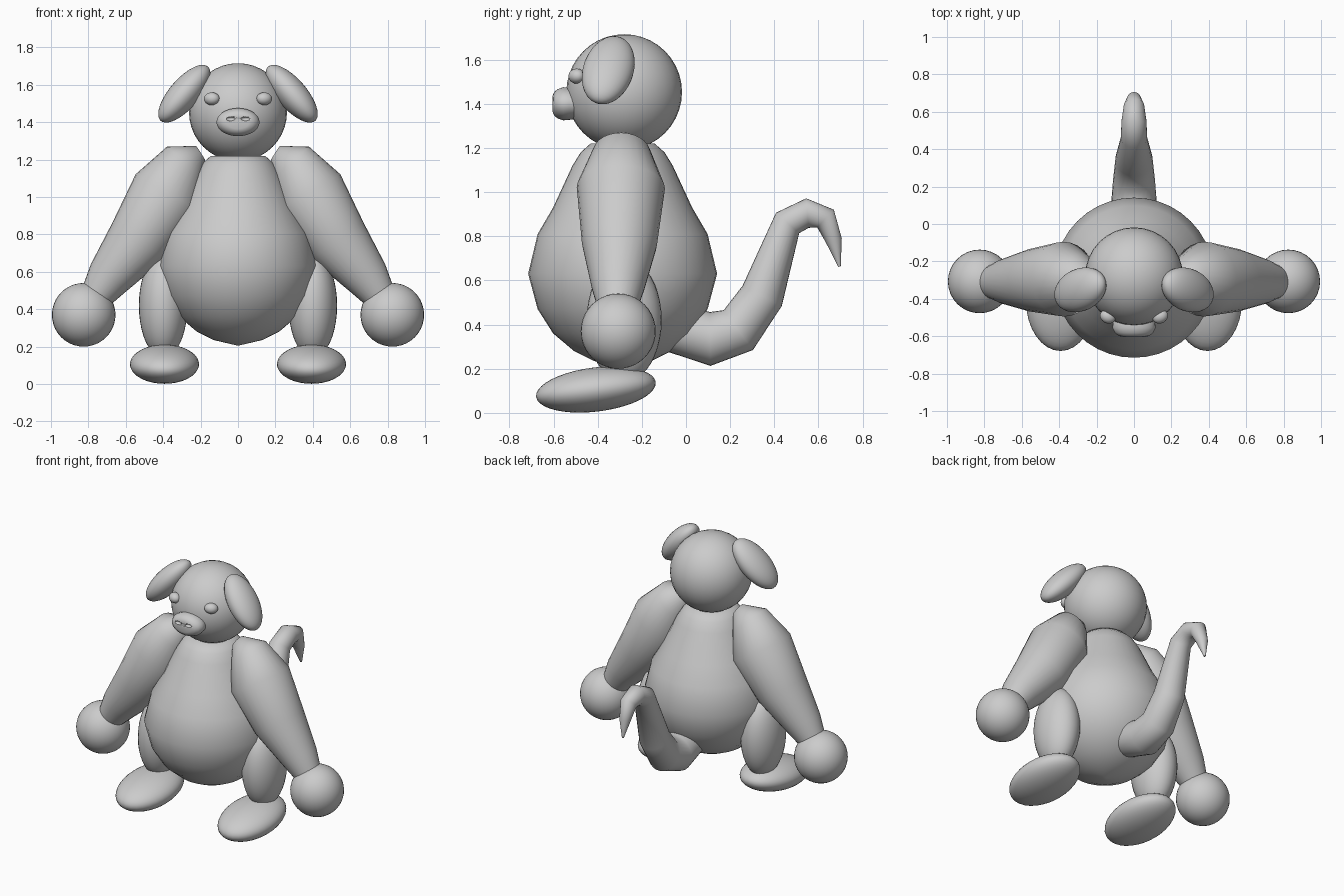
import bpy, bmesh, math
from mathutils import Vector, Matrix

if "Cube" in bpy.data.objects:
    bpy.data.objects.remove(bpy.data.objects["Cube"])

grey = bpy.data.materials.new("plain grey")
grey.diffuse_color = (0.6, 0.6, 0.6, 1)
grey.use_nodes = True
grey.node_tree.nodes["Principled BSDF"].inputs["Base Color"].default_value = grey.diffuse_color


def finish(name, bm, angle=60):
    bmesh.ops.recalc_face_normals(bm, faces=bm.faces)
    me = bpy.data.meshes.new(name)
    bm.to_mesh(me)
    bm.free()
    me.materials.append(grey)
    ob = bpy.data.objects.new(name, me)
    bpy.context.collection.objects.link(ob)
    bpy.ops.object.select_all(action='DESELECT')
    ob.select_set(True)
    bpy.context.view_layer.objects.active = ob
    bpy.ops.object.shade_smooth_by_angle(angle=math.radians(angle))
    return ob


def ellipsoid(name, centre, radii, rot=Matrix()):
    bm = bmesh.new()
    m = Matrix.Translation(centre) @ rot.to_4x4() @ Matrix.Diagonal((*radii, 1))
    bmesh.ops.create_uvsphere(bm, u_segments=32, v_segments=20, radius=1, matrix=m)
    return finish(name, bm)


def loft(name, rings, angle=60):
    """Skin a list of closed point rings and cap both ends."""
    bm = bmesh.new()
    loops = [[bm.verts.new(p) for p in ring] for ring in rings]
    n = len(loops[0])
    for a, b in zip(loops, loops[1:]):
        for i in range(n):
            j = (i + 1) % n
            bm.faces.new((a[i], a[j], b[j], b[i]))
    bm.faces.new(loops[0])
    bm.faces.new(loops[-1])
    return finish(name, bm, angle)


def ring(centre, u, v, n=28):
    c = Vector(centre)
    return [c + u * math.cos(k * math.tau / n) + v * math.sin(k * math.tau / n)
            for k in range(n)]


def tube(name, path, side):
    """Round tube through (x, y, z, radius) points; side is normal to its bend."""
    pts = [Vector(p[:3]) for p in path]
    rings = []
    for i, p in enumerate(path):
        a, b = pts[max(i - 1, 0)], pts[min(i + 1, len(pts) - 1)]
        t = (pts[i] - a).normalized() + (b - pts[i]).normalized()
        v = t.cross(Vector(side)).normalized()
        u = v.cross(t).normalized()
        rings.append(ring(pts[i], u * p[3], v * p[3]))
    return loft(name, rings)


X, Y, Z = Vector((1, 0, 0)), Vector((0, 1, 0)), Vector((0, 0, 1))

# pear-shaped body
profile = [(0.207, 0.01), (0.235, 0.13), (0.28, 0.22), (0.36, 0.315), (0.47, 0.385),
           (0.63, 0.428), (0.81, 0.385), (0.93, 0.315), (1.12, 0.227), (1.18, 0.19),
           (1.22, 0.145)]
loft("body", [ring((0, -0.287, z), X * r, Y * r, 40) for z, r in profile])

# head
ellipsoid("head", (0, -0.28, 1.453), (0.262, 0.262, 0.262))

# snout with two nostril dents
snout = loft("snout", [ring((0, y, 1.4), X * rx, Z * rz, 32) for y, rx, rz in (
    (-0.47, 0.1, 0.065), (-0.53, 0.113, 0.073), (-0.556, 0.115, 0.075),
    (-0.582, 0.102, 0.066), (-0.598, 0.082, 0.052), (-0.604, 0.06, 0.036))], 50)
for s in (-1, 1):
    cutter = ellipsoid("nostril_cutter", (s * 0.04, -0.606, 1.418), (0.024, 0.016, 0.011))
    cutter.hide_render = True
    cutter.hide_set(True)
    mod = snout.modifiers.new("nostril", 'BOOLEAN')
    mod.operation = 'DIFFERENCE'
    mod.solver = 'EXACT'
    mod.object = cutter

# tail curling up behind
tail = [(-0.06, 0.385, 0.11), (0.11, 0.335, 0.122), (0.237, 0.375, 0.112),
        (0.345, 0.53, 0.1), (0.46, 0.86, 0.07), (0.55, 0.905, 0.067),
        (0.632, 0.88, 0.055), (0.67, 0.78, 0.037), (0.695, 0.663, 0.006)]
tube("tail", [(0, y, z, r) for y, z, r in tail], X)

# paired parts
arm = [(0.2, 1.235, 0.045), (0.285, 1.18, 0.13), (0.375, 1.02, 0.2),
       (0.533, 0.764, 0.17), (0.69, 0.57, 0.12), (0.765, 0.46, 0.085)]
for s, label in ((-1, "left"), (1, "right")):
    tube(label + "_arm", [(s * x, -0.28 - 0.04 * x, z, r) for x, z, r in arm], Y)
    ellipsoid(label + "_hand", (s * 0.825, -0.307, 0.37), (0.17, 0.17, 0.17))
    ellipsoid(label + "_leg", (s * 0.4, -0.28, 0.42), (0.13, 0.17, 0.28))
    ellipsoid(label + "_foot", (s * 0.393, -0.408, 0.106), (0.185, 0.273, 0.1),
              Matrix.Rotation(math.radians(7), 3, 'X'))
    ellipsoid(label + "_eye", (s * 0.14, -0.495, 1.525), (0.043, 0.036, 0.034),
              Matrix.Rotation(s * math.radians(25), 3, 'Z'))
    # floppy ear: long axis runs outwards, forwards and down
    long = Vector((s * 0.64, -0.22, -0.74)).normalized()
    thin = Vector((s * 0.76, 0, 0.657))
    wide = long.cross(thin).normalized()
    thin = wide.cross(long)
    ellipsoid(label + "_ear", (s * 0.287, -0.352, 1.552), (0.08, 0.115, 0.195),
              Matrix((thin, wide, long)).transposed())
